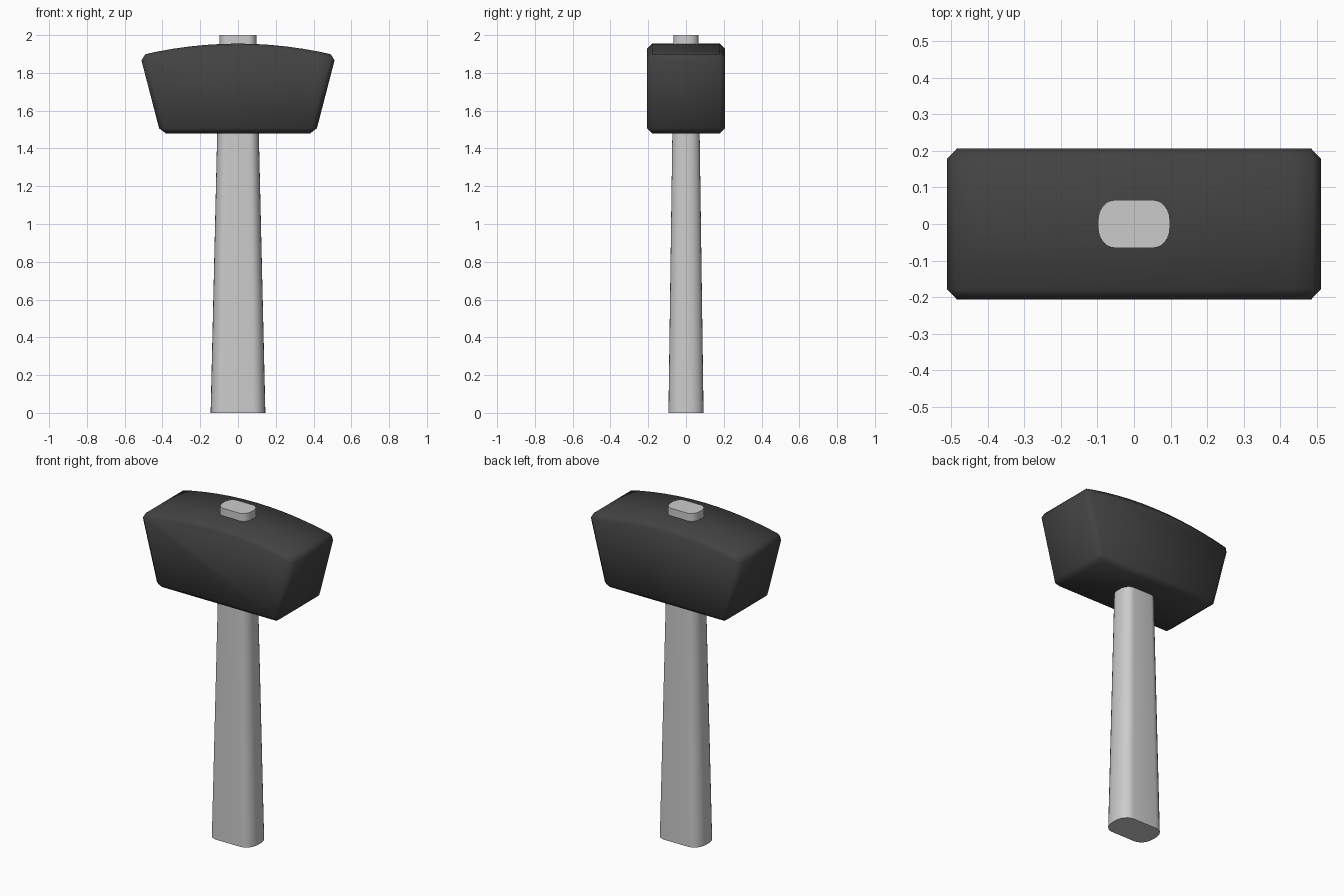
import bpy, bmesh
from math import sin, cos, pi

if "Cube" in bpy.data.objects:
    bpy.data.objects.remove(bpy.data.objects["Cube"])


def loft(name, rings):
    """Skin a list of matching closed rings and cap both ends."""
    bm = bmesh.new()
    loops = [[bm.verts.new(p) for p in ring] for ring in rings]
    n = len(loops[0])
    for a, b in zip(loops, loops[1:]):
        for i in range(n):
            j = (i + 1) % n
            bm.faces.new((a[i], a[j], b[j], b[i]))
    bm.faces.new(loops[0])
    bm.faces.new(loops[-1])
    bmesh.ops.recalc_face_normals(bm, faces=bm.faces)
    mesh = bpy.data.meshes.new(name)
    bm.to_mesh(mesh)
    bm.free()
    obj = bpy.data.objects.new(name, mesh)
    bpy.context.collection.objects.link(obj)
    return obj


def smooth(obj, angle):
    bpy.ops.object.select_all(action='DESELECT')
    obj.select_set(True)
    bpy.context.view_layer.objects.active = obj
    bpy.ops.object.shade_smooth_by_angle(angle=angle)


def rounded_ring(hx, hy, z, steps=6):
    """Rectangle with elliptical corners."""
    rx, ry = hx * 0.45, hy * 0.85
    pts = []
    for q, (sx, sy) in enumerate([(1, 1), (-1, 1), (-1, -1), (1, -1)]):
        for k in range(steps + 1):
            a = (q + k / steps) * pi / 2
            pts.append((sx * (hx - rx) + rx * cos(a), sy * (hy - ry) + ry * sin(a), z))
    return pts


# Tapered wooden handle running through the head
handle = loft("handle", [rounded_ring(0.145 - 0.0235 * z, 0.093 - 0.014 * z, z)
                         for z in (0.0, 0.5, 1.0, 1.5, 2.0)])
smooth(handle, 0.7)

# Head: flared profile with an arched top, extruded front to back
profile = [(-0.411, 1.48), (0.411, 1.48)]
for i in range(13):
    x = 0.518 * (1 - i / 6)
    profile.append((x, 1.955 - 0.062 * (x / 0.518) ** 2))
head = loft("head", [[(x, y, z) for x, z in profile] for y in (-0.207, 0.207)])

# Chamfered edges
bevel = head.modifiers.new("chamfer", 'BEVEL')
bevel.width = 0.028
bevel.segments = 1
bevel.limit_method = 'ANGLE'
bevel.angle_limit = 0.6
smooth(head, pi)

dark = bpy.data.materials.new("dark_rubber")
dark.diffuse_color = (0.055, 0.055, 0.055, 1)
dark.use_nodes = True
dark.node_tree.nodes["Principled BSDF"].inputs["Base Color"].default_value = dark.diffuse_color
head.data.materials.append(dark)
